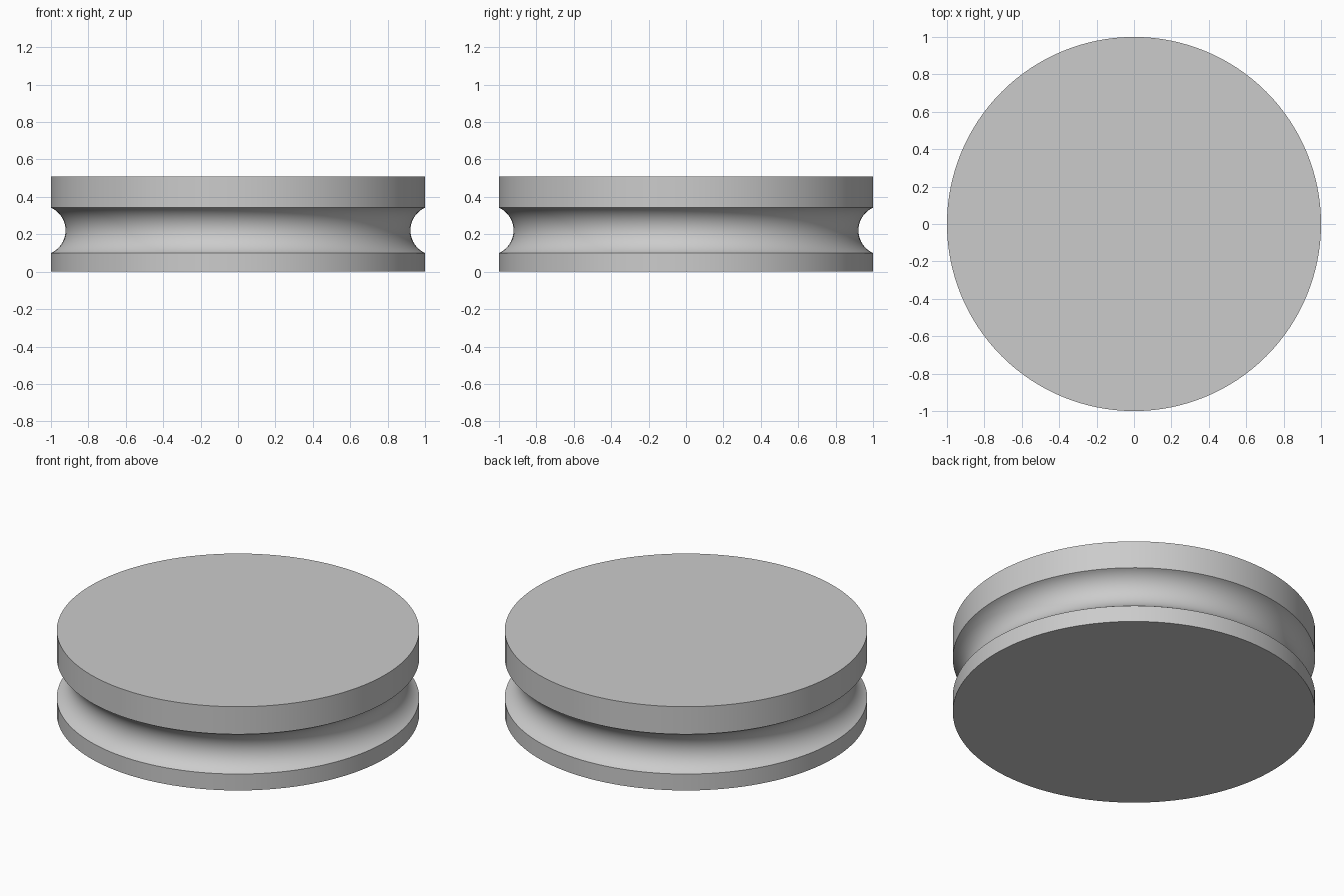
import bpy
import bmesh
from math import sin, cos, pi, asin, radians
from mathutils import Matrix, Vector

cube = bpy.data.objects.get("Cube")
if cube:
    bpy.data.objects.remove(cube, do_unlink=True)

RADIUS, HEIGHT = 1.0, 0.51
GROOVE_LOW, GROOVE_HIGH, GROOVE_DEPTH = 0.10, 0.342, 0.078
SIDES, ARC_STEPS = 128, 24

# Plain grey material
grey = bpy.data.materials.new("plain_grey")
grey.use_nodes = True
colour = (0.6, 0.6, 0.6, 1)
grey.diffuse_color = colour
grey.node_tree.nodes["Principled BSDF"].inputs["Base Color"].default_value = colour

# Half profile: flat rims with a circular groove between them
half = (GROOVE_HIGH - GROOVE_LOW) / 2
arc_radius = (half ** 2 + GROOVE_DEPTH ** 2) / (2 * GROOVE_DEPTH)
centre_r = RADIUS - GROOVE_DEPTH + arc_radius
centre_z = (GROOVE_LOW + GROOVE_HIGH) / 2
sweep = asin(half / arc_radius)
profile = [(RADIUS, 0)]
for i in range(ARC_STEPS + 1):
    a = sweep * (2 * i / ARC_STEPS - 1)
    profile.append((centre_r - arc_radius * cos(a), centre_z + arc_radius * sin(a)))
profile.append((RADIUS, HEIGHT))

# Grooved wheel: turn the profile, then close both ends
bm = bmesh.new()
rings = [[bm.verts.new((r * cos(2 * pi * s / SIDES), r * sin(2 * pi * s / SIDES), z))
          for s in range(SIDES)] for r, z in profile]
for low, high in zip(rings, rings[1:]):
    for s in range(SIDES):
        t = (s + 1) % SIDES
        bm.faces.new((low[s], low[t], high[t], high[s]))
bm.faces.new(reversed(rings[0]))
bm.faces.new(rings[-1])
mesh = bpy.data.meshes.new("grooved_wheel")
bm.to_mesh(mesh)
bm.free()
mesh.materials.append(grey)
wheel = bpy.data.objects.new("grooved_wheel", mesh)
bpy.context.collection.objects.link(wheel)

# Smooth sides with crisp rim edges
bpy.ops.object.select_all(action="DESELECT")
wheel.select_set(True)
bpy.context.view_layer.objects.active = wheel
bpy.ops.object.shade_smooth_by_angle(angle=radians(30))
